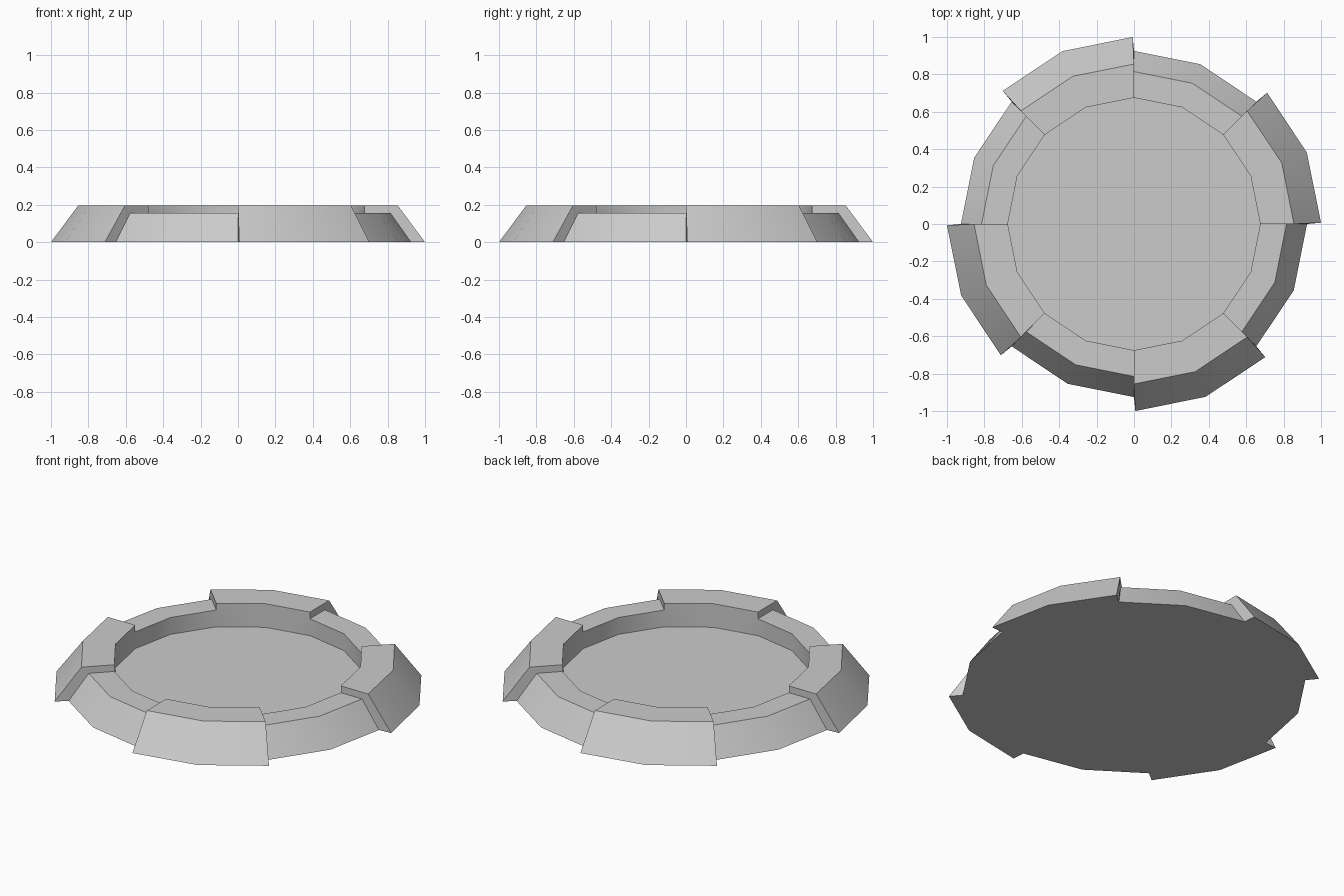
import bpy, bmesh
from math import cos, sin, radians

if "Cube" in bpy.data.objects:
    bpy.data.objects.remove(bpy.data.objects["Cube"])

INNER_R, FLOOR_Z = 0.675, 0.055
HIGH = dict(base=1.0, top=0.855, z=0.195, inset=0.4)   # raised blocks
LOW = dict(base=0.925, top=0.815, z=0.155, inset=0.0)  # sunken blocks
bm = bmesh.new()


def vert(r, deg, z):
    a = radians(deg)
    return bm.verts.new((r * cos(a), r * sin(a), z))


# Floor corners of the 16-sided well
floor = [vert(INNER_R, i * 22.5, FLOOR_Z) for i in range(16)]

# Eight blocks, alternately raised and sunken, three cross-sections each
blocks = []
for s in range(8):
    p = LOW if s % 2 else HIGH
    sections = []
    for k in range(3):
        deg = s * 45 + k * 22.5
        base_deg = deg + p["inset"] * (1 - k)
        sections.append((vert(p["base"], base_deg, 0),
                         vert(p["top"], deg, p["z"]),
                         vert(INNER_R, deg, p["z"])))
    blocks.append(sections)

outline = []
for s, sec in enumerate(blocks):
    high = s % 2 == 0
    nxt = blocks[(s + 1) % 8]
    prev = blocks[s - 1]
    for k in range(2):
        (b0, t0, i0), (b1, t1, i1) = sec[k], sec[k + 1]
        bm.faces.new((b0, b1, t1, t0))      # sloping outside
        bm.faces.new((t0, t1, i1, i0))      # flat top
        wall = [floor[(2 * s + k) % 16]]    # inside wall
        if high and k == 0:
            wall.append(prev[2][2])
        wall += [i0, i1]
        if high and k == 1:
            wall.append(nxt[0][2])
        wall.append(floor[(2 * s + k + 1) % 16])
        bm.faces.new(wall)
    # Step between neighbouring blocks
    a, b = sec[2], nxt[0]
    bm.faces.new((a[2], a[1], a[0], b[0], b[1], b[2]))
    outline += [c[0] for c in sec]

# Well floor and underside
bm.faces.new(floor)
bm.faces.new(outline[::-1])
bmesh.ops.recalc_face_normals(bm, faces=bm.faces[:])

mesh = bpy.data.meshes.new("notched_round_base")
bm.to_mesh(mesh)
bm.free()
base = bpy.data.objects.new("notched_round_base", mesh)
bpy.context.collection.objects.link(base)
bpy.context.view_layer.objects.active = base
base.select_set(True)
bpy.ops.object.shade_smooth_by_angle(angle=radians(30))
